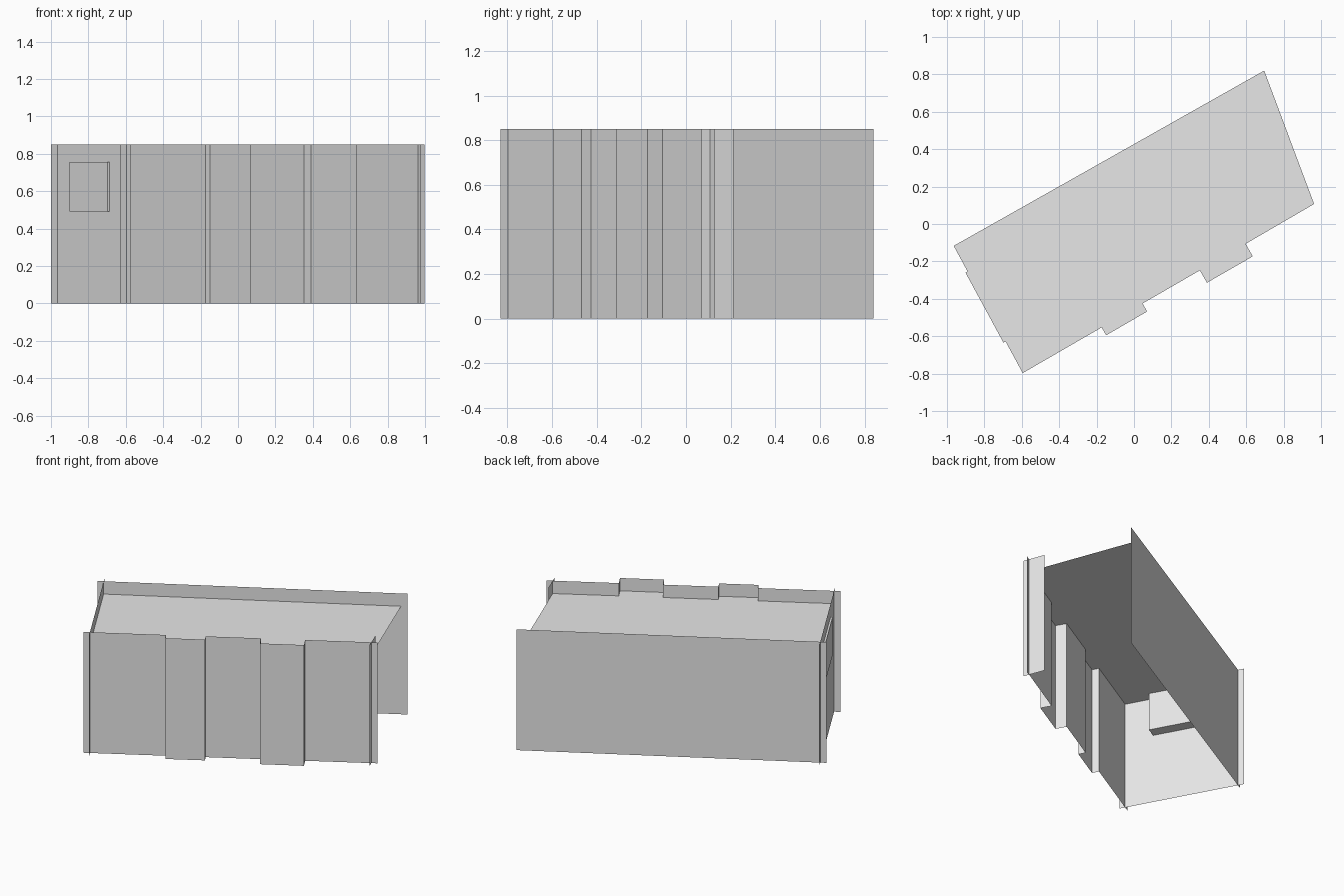
import bpy
import bmesh
from mathutils import Vector

cube = bpy.data.objects.get("Cube")
if cube:
    bpy.data.objects.remove(cube, do_unlink=True)

WALL_HEIGHT = 0.85
ROOF_HEIGHT = 0.76
OVERHANG = 0.04

plaster = bpy.data.materials.new("plain_grey")
plaster.use_nodes = True
plaster.diffuse_color = (0.8, 0.8, 0.8, 1)
plaster.node_tree.nodes["Principled BSDF"].inputs["Base Color"].default_value = (0.8, 0.8, 0.8, 1)


def add_object(name, bm):
    mesh = bpy.data.meshes.new(name)
    bm.to_mesh(mesh)
    bm.free()
    mesh.materials.append(plaster)
    obj = bpy.data.objects.new(name, mesh)
    bpy.context.collection.objects.link(obj)
    return obj


def extend(a, b, length=OVERHANG):
    """Point a pushed away from b along their line."""
    return a + (a - b).normalized() * length


def wall(name, path):
    """Thin upright wall along a plan path, from the ground to full height."""
    bm = bmesh.new()
    low = [bm.verts.new((p.x, p.y, 0)) for p in path]
    high = [bm.verts.new((p.x, p.y, WALL_HEIGHT)) for p in path]
    for i in range(len(path) - 1):
        bm.faces.new((low[i], low[i + 1], high[i + 1], high[i]))
    return add_object(name, bm)


# Plan corners
front_left = Vector((-0.595, -0.797))
front_right = Vector((0.963, 0.107))
back_right = Vector((0.696, 0.82))
back_left = Vector((-0.964, -0.117))

# Two projecting bays along the front
bays = [Vector(p) for p in (
    (-0.173, -0.553), (-0.149, -0.595), (0.07, -0.468), (0.046, -0.425),
    (0.352, -0.248), (0.39, -0.314), (0.635, -0.173), (0.597, -0.106))]

# Walls run slightly past each corner
wall("front_wall", [extend(front_left, bays[0])] + bays + [extend(front_right, bays[-1])])
wall("back_wall", [extend(back_right, back_left), extend(back_left, back_right)])
wall("side_wall", [extend(back_left, front_left), extend(front_left, back_left)])

# Short return beside the open end
wall("end_return", [extend(front_right, back_right), front_right.lerp(back_right, 0.148)])

# Sunken flat roof that follows the plan
bm = bmesh.new()
outline = [front_left] + bays + [front_right, back_right, back_left]
bm.faces.new([bm.verts.new((p.x, p.y, ROOF_HEIGHT)) for p in outline])
add_object("roof", bm)

# Window block set through the side wall
start, end = Vector((-0.889, -0.253)), Vector((-0.686, -0.627))
along = (end - start).normalized()
inward = Vector((-along.y, along.x))
plan = [start - inward * 0.014, end - inward * 0.014,
        end + inward * 0.075, start + inward * 0.075]
bm = bmesh.new()
base = bm.faces.new([bm.verts.new((p.x, p.y, 0.49)) for p in plan])
top = bmesh.ops.extrude_face_region(bm, geom=[base], use_keep_orig=True)["geom"]
bmesh.ops.translate(bm, verts=[v for v in top if isinstance(v, bmesh.types.BMVert)],
                    vec=(0, 0, 0.267))
bmesh.ops.recalc_face_normals(bm, faces=bm.faces)
add_object("window_block", bm)
